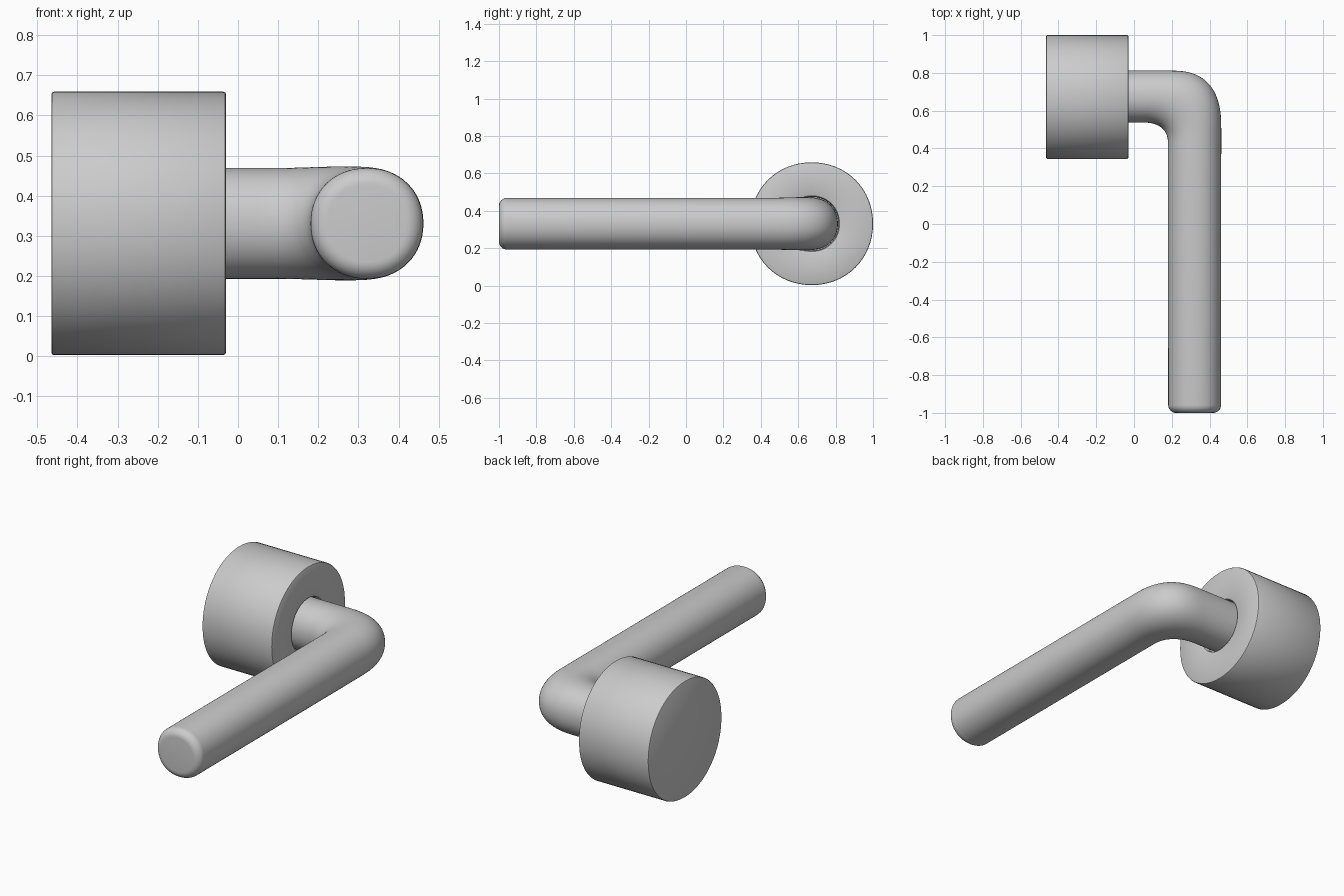
import bpy, bmesh, math
from mathutils import Vector

if "Cube" in bpy.data.objects:
    bpy.data.objects.remove(bpy.data.objects["Cube"])

Z = 0.331          # height of the handle axis
SIDES = 64


def spow(c, p):
    return math.copysign(abs(c) ** p, c)


def loft(name, rings, exponent):
    """Skin a list of (centre, u, v) superellipse rings and cap both ends."""
    bm = bmesh.new()
    loops = []
    for c, u, v in rings:
        loop = []
        for k in range(SIDES):
            a = 2 * math.pi * k / SIDES
            p = (Vector(c) + Vector(u) * spow(math.cos(a), 2 / exponent)
                 + Vector(v) * spow(math.sin(a), 2 / exponent))
            loop.append(bm.verts.new(p))
        loops.append(loop)
    for a, b in zip(loops, loops[1:]):
        for k in range(SIDES):
            n = (k + 1) % SIDES
            bm.faces.new((a[k], a[n], b[n], b[k]))
    bm.faces.new(loops[0])
    bm.faces.new(loops[-1])
    bmesh.ops.recalc_face_normals(bm, faces=bm.faces)
    mesh = bpy.data.meshes.new(name)
    bm.to_mesh(mesh)
    bm.free()
    obj = bpy.data.objects.new(name, mesh)
    bpy.context.collection.objects.link(obj)
    bpy.ops.object.select_all(action='DESELECT')
    obj.select_set(True)
    bpy.context.view_layer.objects.active = obj
    bpy.ops.object.shade_smooth_by_angle(angle=math.radians(35))
    return obj


# Wall rose: thick disc with softened rims and a shallow socket round the neck
rose_profile = [(-0.465, 0.322), (-0.463, 0.326), (-0.459, 0.328),
                (-0.036, 0.328), (-0.032, 0.326), (-0.030, 0.322),
                (-0.030, 0.156), (-0.033, 0.149), (-0.040, 0.145),
                (-0.060, 0.144)]
loft("wall_rose", [((x, 0.672, Z), (0, r, 0), (0, 0, r))
                   for x, r in rose_profile], 2.06)


# Lever handle: neck, tight elbow, long grip
def corner(x0, y0, x1, y1, t, e=2.6):
    """Rounded corner running from the neck side (x0, y1) to the grip side (x1, y0)."""
    return Vector((x0 + (x1 - x0) * spow(math.sin(t), 2 / e),
                   y0 + (y1 - y0) * spow(math.cos(t), 2 / e), Z))


rings = [((-0.20, 0.675, Z), (0, 0.137, 0), (0, 0, 0.138))]
STEPS = 28
for i in range(STEPS + 1):
    t = math.pi / 2 * i / STEPS
    inner = corner(0.03, 0.42, 0.18, 0.538, t)
    outer = corner(0.19, 0.50, 0.462, 0.812, t)
    h = 0.138 + 0.004 * math.sin(2 * t)
    rings.append(((inner + outer) / 2, (outer - inner) / 2, (0, 0, h)))

# Rounded rim at the free end of the grip
FILLET, R = 0.042, 0.140
for i in range(9):
    a = math.pi / 2 * i / 8
    r = R - FILLET * (1 - math.cos(a))
    y = -1 + FILLET * (1 - math.sin(a))
    rings.append(((0.321, y, Z), (r, 0, 0), (0, 0, r * 0.985)))
loft("lever_handle", rings, 2.12)
